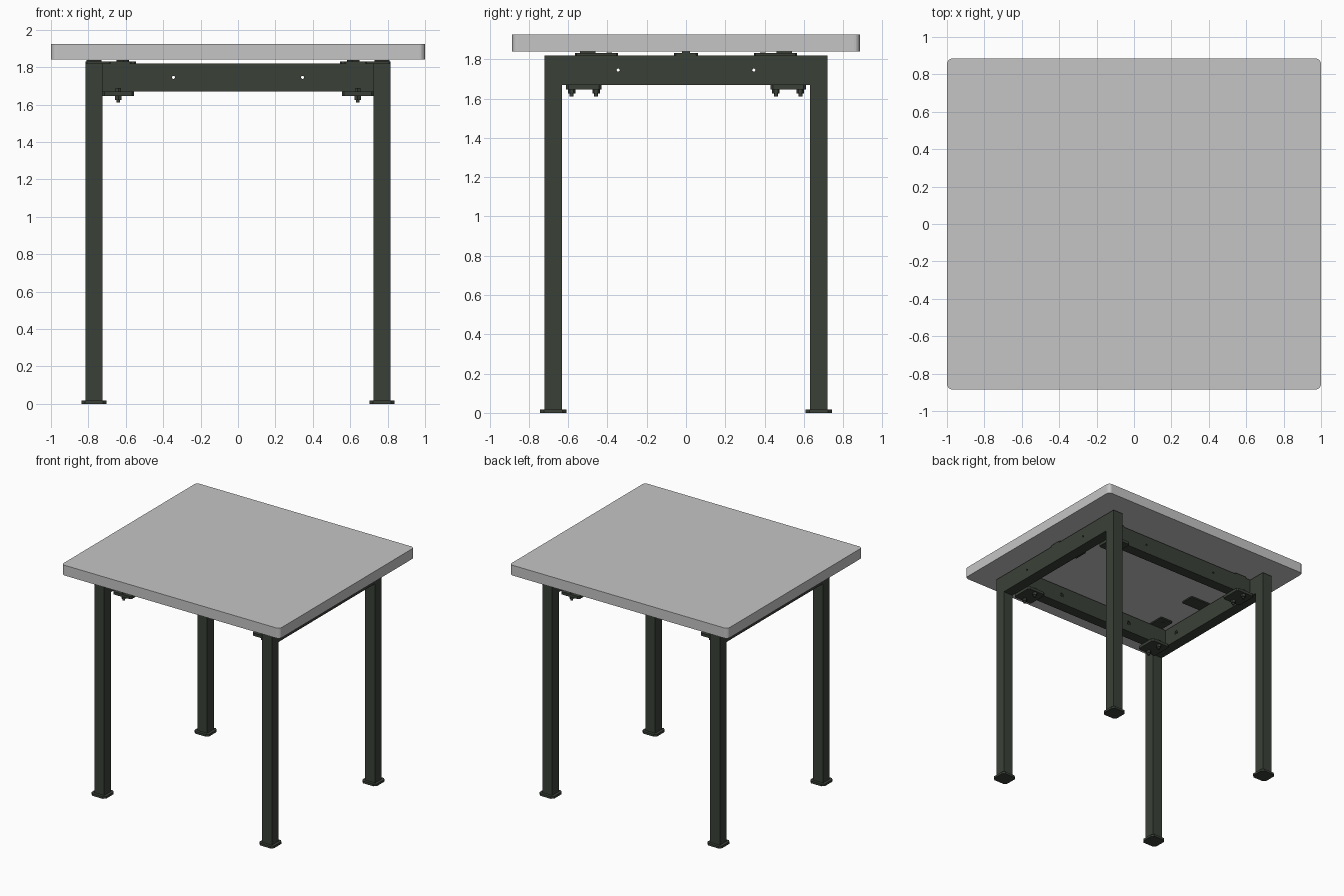
import bpy
import bmesh
from math import pi
from mathutils import Matrix, Vector

cube = bpy.data.objects.get("Cube")
if cube:
    bpy.data.objects.remove(cube, do_unlink=True)


def material(name, rgb):
    mat = bpy.data.materials.new(name)
    mat.use_nodes = True
    mat.diffuse_color = (*rgb, 1)
    mat.node_tree.nodes["Principled BSDF"].inputs["Base Color"].default_value = (*rgb, 1)
    return mat


TOP = material("light grey top", (0.56, 0.56, 0.56))
STEEL = material("dark green steel", (0.042, 0.052, 0.039))


def finish(name, bm, mat):
    bmesh.ops.recalc_face_normals(bm, faces=bm.faces[:])
    mesh = bpy.data.meshes.new(name)
    bm.to_mesh(mesh)
    bm.free()
    mesh.materials.append(mat)
    obj = bpy.data.objects.new(name, mesh)
    bpy.context.collection.objects.link(obj)
    return obj


def box(name, low, high, mat=STEEL, corner=0, segments=1):
    """Box between two corners, with optional cut or rounded upright edges."""
    low, high = Vector(low), Vector(high)
    bm = bmesh.new()
    bmesh.ops.create_cube(bm, size=1)
    bmesh.ops.scale(bm, vec=high - low, verts=bm.verts[:])
    bmesh.ops.translate(bm, vec=(low + high) / 2, verts=bm.verts[:])
    if corner:
        upright = [e for e in bm.edges
                   if abs(e.verts[0].co.z - e.verts[1].co.z) > 0.001]
        bmesh.ops.bevel(bm, geom=upright, offset=corner, segments=segments,
                        profile=0.5, affect='EDGES')
    return finish(name, bm, mat)


def box_at(name, x, y, z0, z1, wx, wy, corner=0):
    return box(name, (x - wx / 2, y - wy / 2, z0), (x + wx / 2, y + wy / 2, z1),
               corner=corner)


def cylinder(name, centre, radius, length, axis="Z", sides=16):
    turn = {"Z": Matrix(), "X": Matrix.Rotation(pi / 2, 4, "Y"),
            "Y": Matrix.Rotation(pi / 2, 4, "X")}[axis]
    bm = bmesh.new()
    bmesh.ops.create_cone(bm, cap_ends=True, segments=sides, radius1=radius,
                          radius2=radius, depth=length,
                          matrix=Matrix.Translation(centre) @ turn)
    return finish(name, bm, STEEL)


def drill(obj, centre, radius, length, axis):
    cutter = cylinder("cutter", centre, radius, length, axis)
    cutter.hide_render = True
    mod = obj.modifiers.new("hole", 'BOOLEAN')
    mod.operation = 'DIFFERENCE'
    mod.solver = 'EXACT'
    mod.object = cutter
    bpy.context.view_layer.update()
    graph = bpy.context.evaluated_depsgraph_get()
    mesh = bpy.data.meshes.new_from_object(obj.evaluated_get(graph))
    obj.modifiers.clear()
    obj.data = mesh
    bpy.data.objects.remove(cutter, do_unlink=True)


LEG_IN, LEG_OUT = 0.725, 0.815      # leg faces across x
Y_IN, Y_OUT = 0.63, 0.72            # leg faces across y
RAIL_LOW, RAIL_TOP = 1.67, 1.82
RAIL_Y, TUBE = 0.52, 0.09
HOLE, HOLE_Z = 0.345, 1.745

# Table top with rounded corners
box("table_top", (-1, -0.885, 1.84), (1, 0.885, 1.925), TOP, 0.03, 5)

for sx, side in ((1, "left"), (-1, "right")):
    # Welded side frame: two legs and a rail in one portal profile
    profile = [(-Y_OUT, 0.018), (-Y_OUT, RAIL_TOP), (Y_OUT, RAIL_TOP), (Y_OUT, 0.018),
               (Y_IN, 0.018), (Y_IN, RAIL_LOW), (-Y_IN, RAIL_LOW), (-Y_IN, 0.018)]
    bm = bmesh.new()
    face = bm.faces.new([bm.verts.new((sx * LEG_IN, y, z)) for y, z in profile])
    grown = bmesh.ops.extrude_face_region(bm, geom=[face])["geom"]
    bmesh.ops.translate(bm, vec=(sx * (LEG_OUT - LEG_IN), 0, 0),
                        verts=[v for v in grown if isinstance(v, bmesh.types.BMVert)])
    frame = finish(side + "_side_frame", bm, STEEL)
    for y in (-HOLE, HOLE):
        drill(frame, (sx * 0.77, y, HOLE_Z), 0.008, 0.3, "X")
        drill(frame, (sx * LEG_IN, y, HOLE_Z), 0.018, 0.012, "X")

    # Middle fixing tab under the top, with its pad and screw
    box_at(side + "_middle_tab", sx * 0.68, 0, RAIL_TOP, 1.831, 0.27, 0.12, 0.008)
    box_at(side + "_middle_pad", sx * 0.77, 0, 1.831, 1.839, 0.08, 0.04)
    cylinder(side + "_middle_screw", (sx * 0.6, 0, 1.831), 0.016, 0.017)

for sy, end in ((-1, "front"), (1, "back")):
    # Cross rail between the side frames
    y = sy * RAIL_Y
    rail = box(end + "_rail", (-LEG_IN, y - TUBE / 2, RAIL_LOW),
               (LEG_IN, y + TUBE / 2, RAIL_TOP))
    for x in (-HOLE, HOLE):
        drill(rail, (x, y, HOLE_Z), 0.008, 0.3, "Y")
        drill(rail, (x, y - sy * TUBE / 2, HOLE_Z), 0.018, 0.012, "Y")

    for sx, side in ((1, "left"), (-1, "right")):
        name = end + "_" + side
        # Foot plate
        box_at(name + "_foot", sx * 0.77, sy * 0.675, 0, 0.018, 0.135, 0.135, 0.02)
        # Corner fixing tab under the top
        box_at(name + "_tab", sx * 0.63, sy * 0.455, RAIL_TOP, 1.831, 0.12, 0.22, 0.008)
        box_at(name + "_tab_pad", sx * 0.63, sy * 0.5, 1.831, 1.839, 0.04, 0.08)
        cylinder(name + "_tab_screw", (sx * 0.63, sy * 0.39, 1.825), 0.014, 0.018)
        # Bracket plate below the joint
        box_at(name + "_bracket", sx * 0.64, y, 1.647, RAIL_LOW, 0.17, 0.18, 0.012)
        # Pair of bolts with nuts either side of the rail
        for i, off in enumerate((-0.062, 0.062)):
            label = f"{name}_bolt_{i + 1}"
            cylinder(label + "_head", (sx * 0.64, y + off, 1.678), 0.016, 0.02, sides=6)
            cylinder(label + "_nut", (sx * 0.64, y + off, 1.636), 0.019, 0.022, sides=6)
            cylinder(label + "_tip", (sx * 0.64, y + off, 1.62), 0.01, 0.02, sides=12)
